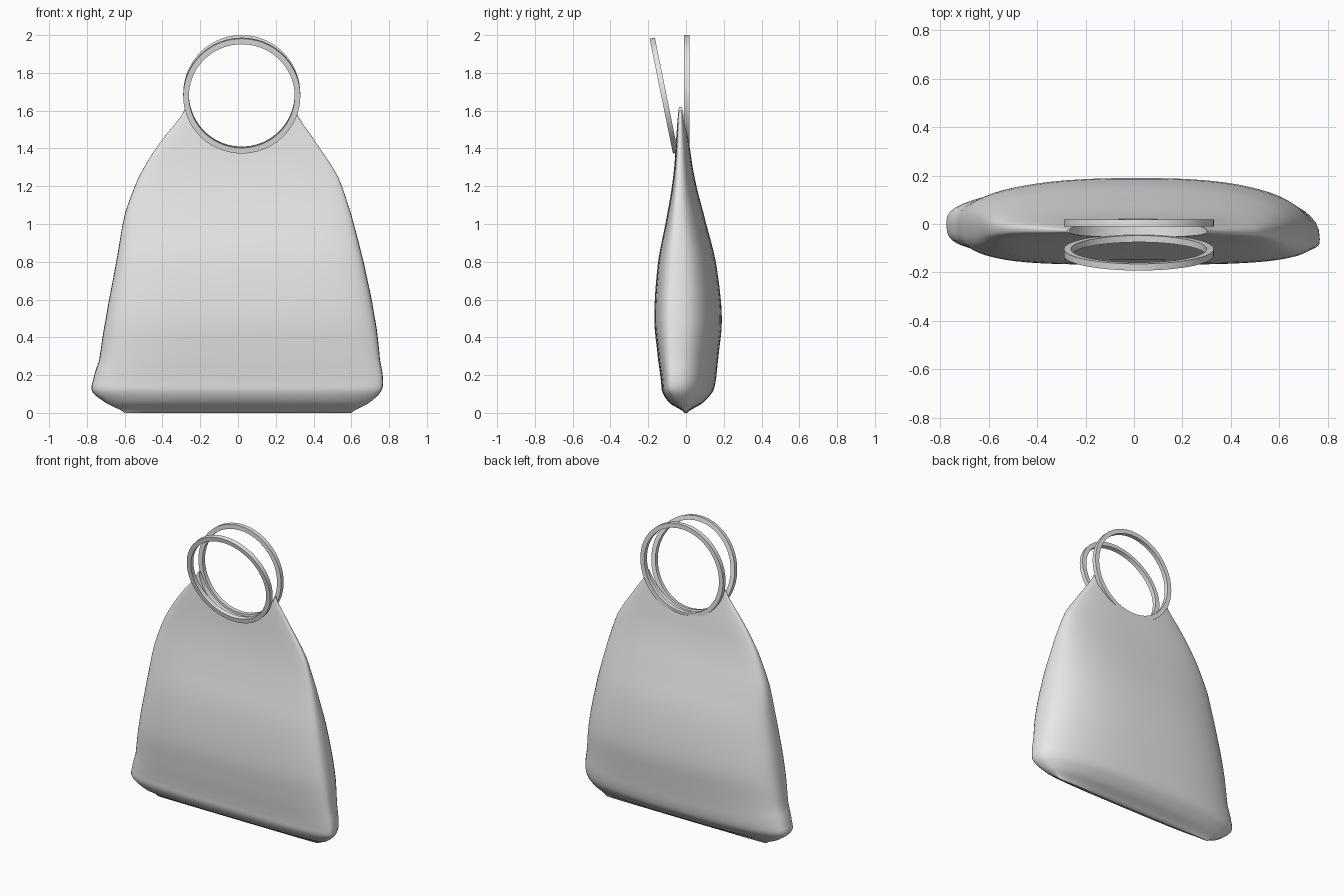
import bpy, bmesh, math

if "Cube" in bpy.data.objects:
    bpy.data.objects.remove(bpy.data.objects["Cube"])

grey = bpy.data.materials.new("light grey")
grey.diffuse_color = (0.8, 0.8, 0.8, 1)
grey.use_nodes = True
grey.node_tree.nodes["Principled BSDF"].inputs["Base Color"].default_value = grey.diffuse_color


def make_object(name, bm):
    bmesh.ops.recalc_face_normals(bm, faces=bm.faces[:])
    mesh = bpy.data.meshes.new(name)
    bm.to_mesh(mesh)
    bm.free()
    obj = bpy.data.objects.new(name, mesh)
    bpy.context.collection.objects.link(obj)
    mesh.materials.append(grey)
    return obj


def activate(obj):
    bpy.ops.object.select_all(action='DESELECT')
    obj.select_set(True)
    bpy.context.view_layer.objects.active = obj


def catmull(a, b, c, d, t):
    return 0.5 * (2 * b + (c - a) * t + (2 * a - 5 * b + 4 * c - d) * t * t
                  + (3 * b - a - 3 * c + d) * t ** 3)


# Bag sections: z, left x, right x, front y, back y
rows = [
    (0.00, -0.60, 0.60, -0.006, 0.006),
    (0.05, -0.695, 0.69, -0.085, 0.085),
    (0.11, -0.77, 0.755, -0.125, 0.14),
    (0.17, -0.768, 0.768, -0.133, 0.158),
    (0.28, -0.735, 0.752, -0.148, 0.17),
    (0.50, -0.70, 0.725, -0.168, 0.19),
    (0.80, -0.645, 0.665, -0.148, 0.158),
    (1.05, -0.60, 0.60, -0.10, 0.095),
    (1.25, -0.525, 0.53, -0.068, 0.045),
    (1.42, -0.42, 0.42, -0.054, 0.018),
    (1.62, -0.275, 0.295, -0.045, -0.01),
]
N, STEPS = 56, 4
sections = []
for i in range(len(rows) - 1):
    quad = [rows[max(i - 1, 0)], rows[i], rows[i + 1], rows[min(i + 2, len(rows) - 1)]]
    for s in range(STEPS):
        t = s / STEPS
        z = rows[i][0] + (rows[i + 1][0] - rows[i][0]) * t
        sections.append([z] + [catmull(*[q[k] for q in quad], t) for k in range(1, 5)])
sections.append(list(rows[-1]))

bm = bmesh.new()
loops = []
for z, xl, xr, yf, yb in sections:
    loop = []
    for k in range(N):
        a = 2 * math.pi * k / N
        c, s = math.cos(a), math.sin(a)
        n, side = (2.5, yb) if s >= 0 else (3.6, yf)
        u = math.copysign(abs(c) ** (2 / n), c)
        v = abs(s) ** (2 / n)
        seam = (-0.028 - 0.04 * u * (1 - z / 1.62)) * min(1, z / 0.12)
        loop.append(bm.verts.new(((xl + xr) / 2 + (xr - xl) / 2 * u,
                                  seam + (side - seam) * v, z)))
    loops.append(loop)
for lo, hi in zip(loops, loops[1:]):
    for k in range(N):
        j = (k + 1) % N
        bm.faces.new((lo[k], lo[j], hi[j], hi[k]))
bm.faces.new(loops[0])
bm.faces.new(loops[-1])
bag = make_object("bag_body", bm)

# Round scoop in the top edge, following the handles
bpy.ops.mesh.primitive_cylinder_add(vertices=96, radius=0.295, depth=1,
                                    location=(0.02, 0, 1.69),
                                    rotation=(math.pi / 2, 0, 0))
cutter = bpy.context.object
cutter.name = "scoop_cutter"
cutter.hide_render = True
mod = bag.modifiers.new("scoop", 'BOOLEAN')
mod.operation, mod.solver, mod.object = 'DIFFERENCE', 'EXACT', cutter
activate(bag)
bpy.ops.object.modifier_apply(modifier=mod.name)
bpy.data.objects.remove(cutter)
activate(bag)
bpy.ops.object.shade_smooth_by_angle(angle=math.radians(45))


# Ring handles with a square section
def ring(name, location, tilt, outer=0.31, inner=0.28, thick=0.028, seg=72):
    bm = bmesh.new()
    h = thick / 2
    section = [(outer, -h), (outer, h), (inner, h), (inner, -h)]
    v = [[bm.verts.new((r * math.cos(2 * math.pi * i / seg), y,
                        r * math.sin(2 * math.pi * i / seg))) for r, y in section]
         for i in range(seg)]
    for i in range(seg):
        a, b = v[i], v[(i + 1) % seg]
        for k in range(4):
            j = (k + 1) % 4
            bm.faces.new((a[k], a[j], b[j], b[k]))
    obj = make_object(name, bm)
    obj.location = location
    obj.rotation_euler = (tilt, 0, 0)
    activate(obj)
    bpy.ops.object.shade_smooth_by_angle(angle=math.radians(30))


ring("back_ring_handle", (0.02, 0.004, 1.69), 0)
ring("front_ring_handle", (0.02, -0.117, 1.68), 0.2)
